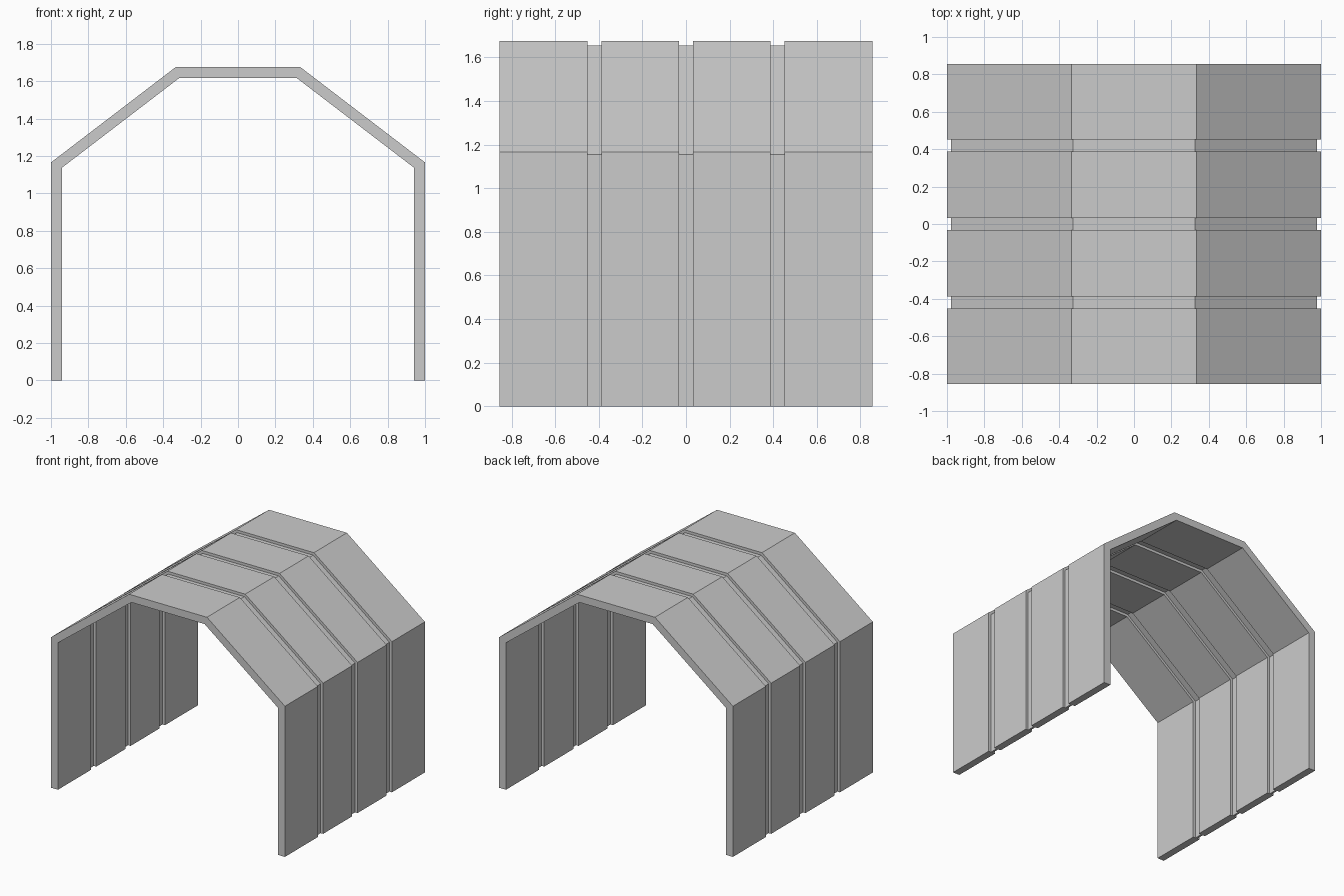
import bpy, bmesh, math

if "Cube" in bpy.data.objects:
    bpy.data.objects.remove(bpy.data.objects["Cube"])

HALF_W, EAVE_Z, RIDGE_X, TOP_Z = 1.0, 1.165, 0.333, 1.675
THICK, GROOVE, HALF_LEN = 0.058, 0.021, 0.855
GROOVE_YS, GROOVE_HALF = (-0.42, 0.0, 0.42), 0.0325

# Mitre factors at the eave and roof corners
pitch = math.atan2(TOP_Z - EAVE_Z, HALF_W - RIDGE_X)
eave_k = math.tan((math.pi / 2 - pitch) / 2)
ridge_k = math.tan(pitch / 2)


def arch(d):
    """Arch outline moved inward by d, left foot to right foot."""
    left = [(-HALF_W + d, 0), (-HALF_W + d, EAVE_Z - d * eave_k),
            (-RIDGE_X + d * ridge_k, TOP_Z - d)]
    return left + [(-x, z) for x, z in reversed(left)]


def section(bm, y, inset):
    """Closed ring: outer outline followed by the reversed inner outline."""
    pts = arch(inset) + arch(THICK - inset)[::-1]
    return [bm.verts.new((x, y, z)) for x, z in pts]


# Stations along the length: full panels alternating with thinner joints
stations = [(-HALF_LEN, 0)]
for gy in GROOVE_YS:
    a, b = gy - GROOVE_HALF, gy + GROOVE_HALF
    stations += [(a, 0), (a, GROOVE), (b, GROOVE), (b, 0)]
stations.append((HALF_LEN, 0))

bm = bmesh.new()
rings = [section(bm, y, d) for y, d in stations]
n = len(rings[0])

# Skin between neighbouring sections
for r0, r1 in zip(rings, rings[1:]):
    for i in range(n):
        j = (i + 1) % n
        bm.faces.new((r0[i], r0[j], r1[j], r1[i]))

# End faces of the arch
for ring in (rings[0], rings[-1]):
    for i in range(n // 2 - 1):
        bm.faces.new((ring[i], ring[i + 1], ring[n - 2 - i], ring[n - 1 - i]))

bmesh.ops.recalc_face_normals(bm, faces=bm.faces)
mesh = bpy.data.meshes.new("panelled_shelter_arch")
bm.to_mesh(mesh)
bm.free()
shelter = bpy.data.objects.new("panelled_shelter_arch", mesh)
bpy.context.collection.objects.link(shelter)
